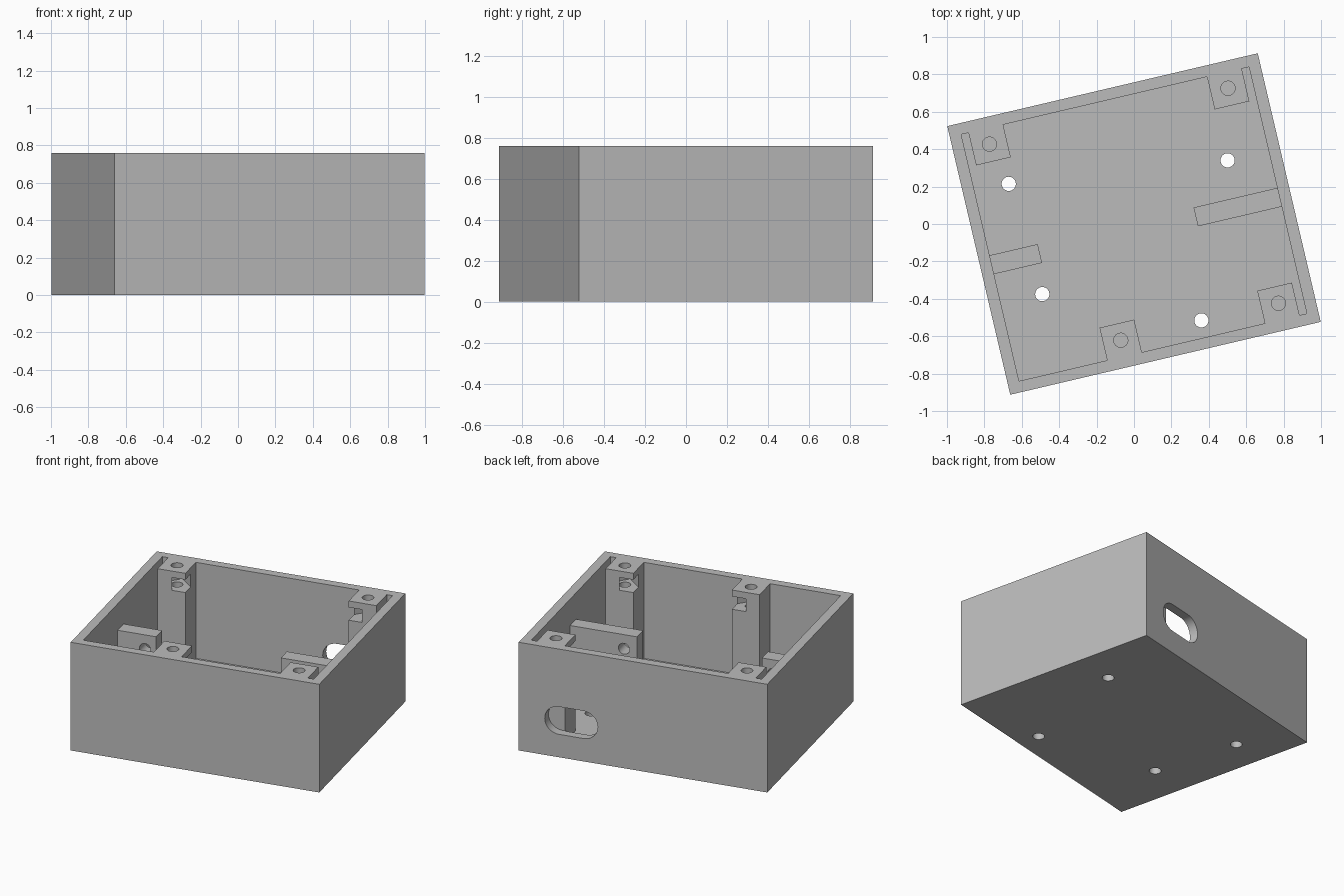
import bpy
import bmesh
from math import cos, sin, pi, radians
from mathutils import Matrix

cube = bpy.data.objects.get("Cube")
if cube:
    bpy.data.objects.remove(cube, do_unlink=True)

# Main dimensions, in the box's own straight frame
W, D, H = 1.705, 1.475, 0.76
FLOOR = 0.085
IN_X, IN_Y = 0.79, 0.677
HOLE = 0.038
TURN = Matrix.Rotation(radians(13.2), 4, "Z")

grey = bpy.data.materials.new("plain grey")
grey.use_nodes = True
colour = (0.5, 0.5, 0.5, 1)
grey.diffuse_color = colour
grey.node_tree.nodes["Principled BSDF"].inputs["Base Color"].default_value = colour


def prism(name, outline, lo, hi, axis="z"):
    """Extrude a flat outline along z, or along y when the outline is in x and z."""
    bm = bmesh.new()
    place = (lambda a, b: (a, b, lo)) if axis == "z" else (lambda a, b: (a, lo, b))
    face = bm.faces.new([bm.verts.new(place(a, b)) for a, b in outline])
    ext = bmesh.ops.extrude_face_region(bm, geom=[face])
    step = (0, 0, hi - lo) if axis == "z" else (0, hi - lo, 0)
    moved = [v for v in ext["geom"] if isinstance(v, bmesh.types.BMVert)]
    bmesh.ops.translate(bm, verts=moved, vec=step)
    bmesh.ops.recalc_face_normals(bm, faces=bm.faces)
    mesh = bpy.data.meshes.new(name)
    bm.to_mesh(mesh)
    bm.free()
    mesh.materials.append(grey)
    obj = bpy.data.objects.new(name, mesh)
    bpy.context.collection.objects.link(obj)
    return obj


def rect(x0, x1, y0, y1):
    return [(x0, y0), (x1, y0), (x1, y1), (x0, y1)]


def circle(x, y, r, n=32):
    return [(x + r * cos(2 * pi * i / n), y + r * sin(2 * pi * i / n)) for i in range(n)]


def activate(obj):
    bpy.ops.object.select_all(action="DESELECT")
    obj.select_set(True)
    bpy.context.view_layer.objects.active = obj


def cut(obj, cutter):
    cutter.hide_render = True
    mod = obj.modifiers.new("cut", "BOOLEAN")
    mod.operation = "DIFFERENCE"
    mod.solver = "EXACT"
    mod.object = cutter
    activate(obj)
    bpy.ops.object.modifier_apply(modifier=mod.name)
    bpy.data.objects.remove(cutter, do_unlink=True)


def finish(obj):
    obj.data.transform(TURN)
    activate(obj)
    bpy.ops.object.shade_smooth_by_angle(angle=radians(30))


# Box shell: the cavity outline leaves four screw posts standing
P0, P1, PY = 0.56, 0.75, 0.498
M0, M1 = -0.306, -0.116
case = prism("case", rect(-W / 2, W / 2, -D / 2, D / 2), 0, H)
cavity = [
    (-IN_X, -IN_Y), (M0, -IN_Y), (M0, -PY), (M1, -PY), (M1, -IN_Y),
    (P0, -IN_Y), (P0, -PY), (P1, -PY), (P1, -IN_Y), (IN_X, -IN_Y),
    (IN_X, IN_Y), (P1, IN_Y), (P1, PY), (P0, PY), (P0, IN_Y),
    (-P0, IN_Y), (-P0, PY), (-P1, PY), (-P1, IN_Y), (-IN_X, IN_Y),
]
cut(case, prism("cavity", cavity, FLOOR, H + 0.1))

# Screw holes and diagonal nut pockets in the posts
for x, y, side in [(-0.655, 0.592, 1), (0.655, 0.592, -1),
                   (0.655, -0.589, -1), (-0.211, -0.589, 1)]:
    cut(case, prism("screw_hole", circle(x, y, HOLE), 0.45, H + 0.1))
    angle = pi / 4 * (-1 if y > 0 else 1)
    if side < 0:
        angle = pi - angle
    c, s = cos(angle), sin(angle)
    pocket = [(x + a * c - b * s, y + a * s + b * c)
              for a, b in rect(-0.065, 0.25, -0.065, 0.065)]
    cut(case, prism("nut_pocket", pocket, 0.625, 0.715))

# Mounting holes through the floor
for x, y in [(-0.603, 0.362), (0.565, 0.217), (-0.563, -0.253), (0.233, -0.584)]:
    cut(case, prism("floor_hole", circle(x, y, HOLE), -0.1, FLOOR + 0.1))

# Rounded cable slot through the back wall
R, SLOT_X, SLOT_Z, HALF = 0.097, 0.492, 0.258, 0.085
slot = []
for i in range(34):
    end = 1 if i < 17 else -1
    t = -pi / 2 + pi * (i if i < 17 else i - 1) / 16
    slot.append((SLOT_X + end * HALF + R * cos(t), SLOT_Z + R * sin(t)))
cut(case, prism("cable_slot", slot, IN_Y - 0.004, D, "y"))
finish(case)

# Two upright bracket walls, each with a cross hole
for name, x0, x1, hole_x in [("left_bracket", 0.33, IN_X, 0.42),
                             ("right_bracket", -IN_X, -0.526, -0.602)]:
    bracket = prism(name, rect(x0, x1, -0.09, 0.013), FLOOR, 0.575)
    cut(bracket, prism("cross_hole", circle(hole_x, 0.476, HOLE), -0.3, 0.3, "y"))
    finish(bracket)
